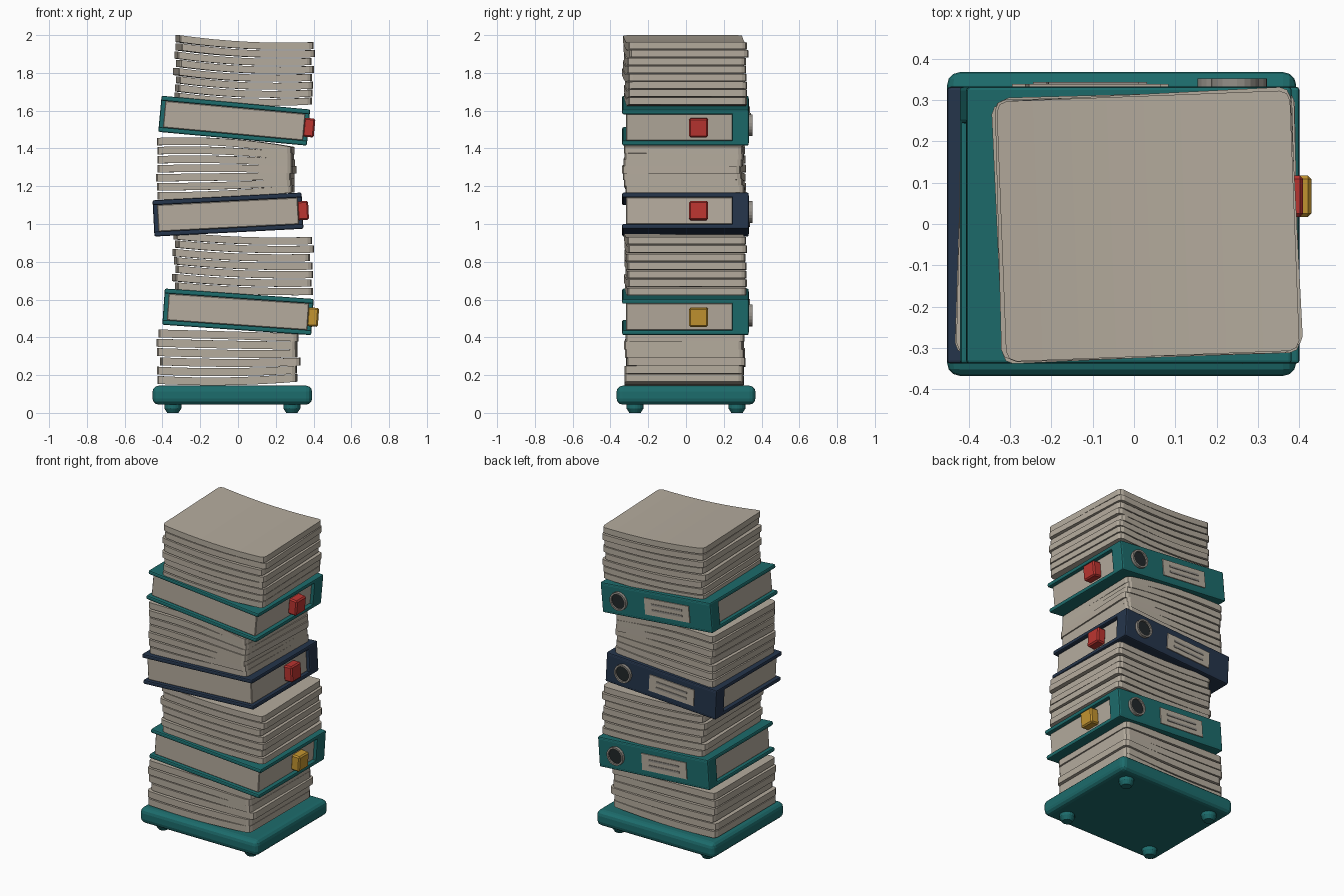
import bpy, bmesh, math, random
from mathutils import Matrix, Vector

if "Cube" in bpy.data.objects:
    bpy.data.objects.remove(bpy.data.objects["Cube"])

random.seed(4)


def material(name, rgb):
    m = bpy.data.materials.new(name)
    m.diffuse_color = (*rgb, 1)
    m.use_nodes = True
    m.node_tree.nodes["Principled BSDF"].inputs["Base Color"].default_value = m.diffuse_color
    return m


PAPER = material("paper", (0.46, 0.41, 0.34))
TEAL = material("teal", (0.012, 0.15, 0.15))
NAVY = material("navy", (0.018, 0.035, 0.07))
RED = material("red", (0.5, 0.035, 0.03))
YELLOW = material("yellow", (0.55, 0.3, 0.03))
DARK = material("dark", (0.015, 0.02, 0.022))
METAL = material("metal", (0.3, 0.28, 0.25))


def finish(bm, name, mat, matrix=Matrix()):
    bmesh.ops.recalc_face_normals(bm, faces=bm.faces)
    mesh = bpy.data.meshes.new(name)
    bm.to_mesh(mesh)
    bm.free()
    mesh.materials.append(mat)
    ob = bpy.data.objects.new(name, mesh)
    ob.matrix_world = matrix
    bpy.context.collection.objects.link(ob)
    return ob


def box(name, mat, centre, size, bevel=0.0, segs=1, matrix=Matrix()):
    bm = bmesh.new()
    bmesh.ops.create_cube(bm, size=1, matrix=Matrix.Translation(centre) @ Matrix.Diagonal((*size, 1)))
    if bevel:
        bmesh.ops.bevel(bm, geom=bm.edges[:], offset=bevel, segments=segs, profile=0.5, affect='EDGES')
    return finish(bm, name, mat, matrix)


def disc(name, mat, centre, r1, r2, depth, matrix=Matrix(), along_y=False):
    bm = bmesh.new()
    rot = Matrix.Rotation(-math.pi / 2, 4, 'X') if along_y else Matrix()
    bmesh.ops.create_cone(bm, cap_ends=True, segments=20, radius1=r1, radius2=r2, depth=depth,
                          matrix=Matrix.Translation(centre) @ rot)
    return finish(bm, name, mat, matrix)


def ring(name, mat, centre, outer, inner, depth, matrix):
    # Flat washer facing +y
    bm = bmesh.new()
    loops = []
    for r, y in ((outer, 0), (outer, depth), (inner, depth), (inner, 0)):
        loops.append([bm.verts.new(Vector(centre) + Vector((r * math.cos(a), y, r * math.sin(a))))
                      for a in (i * math.tau / 20 for i in range(20))])
    for k in range(4):
        p, q = loops[k], loops[(k + 1) % 4]
        for i in range(20):
            bm.faces.new((p[i], p[(i + 1) % 20], q[(i + 1) % 20], q[i]))
    return finish(bm, name, mat, matrix)


def sheet(bm, cx, cy, z0, size, thick, slope, sag, turn):
    # One sagging paper bundle with clipped corners
    w, d = size
    part = bmesh.new()
    bmesh.ops.create_cube(part, size=1, matrix=Matrix.Diagonal((w, d, thick, 1)))
    up = [e for e in part.edges if abs(e.verts[0].co.z - e.verts[1].co.z) > thick / 2]
    bmesh.ops.bevel(part, geom=up, offset=0.025, segments=2, profile=0.5, affect='EDGES')
    for i in range(1, 8):
        bmesh.ops.bisect_plane(part, geom=part.verts[:] + part.edges[:] + part.faces[:],
                               plane_co=(w * (i / 8 - 0.5), 0, 0), plane_no=(1, 0, 0))
    for v in part.verts:
        u = 2 * v.co.x / w
        v.co.z += z0 + slope * u / 2 + sag * u * u
    part.transform(Matrix.Translation((cx, cy, 0)) @ Matrix.Rotation(turn, 4, 'Z'))
    tmp = bpy.data.meshes.new("tmp")
    part.to_mesh(tmp)
    part.free()
    bm.from_mesh(tmp)
    bpy.data.meshes.remove(tmp)


def paper_stack(name, n, bottom, top, cx, width, turn):
    # bottom and top are (left z, middle z, right z)
    bm = bmesh.new()
    pitch = (top[1] - bottom[1]) / n
    for i in range(n):
        t = (i + 0.5) / n
        l, m, r = (a + (b - a) * t for a, b in zip(bottom, top))
        last = i == n - 1
        j = 0 if last else 0.012
        sheet(bm, cx + random.uniform(-j, j), -0.005 + random.uniform(-j, j) / 2, m,
              (width, 0.63), pitch * 0.86, r - l, (l + r) / 2 - m,
              math.radians(turn + (0 if last else random.uniform(-0.8, 0.8))))
    finish(bm, name, PAPER)


def binder(name, mat, cx, cz, tilt, tab):
    m = Matrix.Translation((cx, 0, cz)) @ Matrix.Rotation(math.radians(-tilt), 4, 'Y')
    for side, s in (("upper", 1), ("lower", -1)):
        box(f"{name}_{side}_cover", mat, (0, -0.003, s * 0.083), (0.79, 0.67, 0.026), 0.008, 2, m)
    box(name + "_spine", mat, (0, 0.288, 0), (0.79, 0.09, 0.18), 0.01, 2, m)
    box(name + "_pages", PAPER, (0, -0.035, 0), (0.745, 0.565, 0.142), 0.004, 1, m)
    box(name + "_tab", tab, (0.397, 0.067, 0), (0.06, 0.1, 0.1), 0.008, 1, m)
    # Spine label with ruled bars, and finger ring
    box(name + "_label", PAPER, (-0.08, 0.334, 0), (0.32, 0.01, 0.105), 0, 1, m)
    for k, z in enumerate((0.018, -0.018)):
        box(f"{name}_label_bar_{k}", METAL, (-0.08, 0.34, z), (0.22, 0.006, 0.012), 0, 1, m)
    ring(name + "_finger_ring", METAL, (0.265, 0.332, 0), 0.058, 0.047, 0.02, m)
    disc(name + "_finger_hole", DARK, (0.265, 0.335, 0), 0.048, 0.048, 0.012, m, True)


# Base tray and feet
base = box("base_tray", TEAL, (-0.03, 0, 0.094), (0.845, 0.735, 0.1), 0.032, 3)
for i, x in enumerate((-0.345, 0.285)):
    for k, y in enumerate((-0.27, 0.27)):
        disc(f"foot_{i}{k}", TEAL, (x, y, 0.012), 0.03, 0.045, 0.024)
        disc(f"foot_top_{i}{k}", TEAL, (x, y, 0.037), 0.045, 0.045, 0.026)

# Paper stacks from bottom to top
paper_stack("paper_stack_1", 6, (0.15, 0.143, 0.165), (0.445, 0.435, 0.42), -0.05, 0.74, 0)
paper_stack("paper_stack_2", 7, (0.65, 0.625, 0.62), (0.96, 0.935, 0.935), 0.025, 0.72, 1.5)
paper_stack("paper_stack_3", 7, (1.125, 1.135, 1.17), (1.46, 1.455, 1.405), -0.065, 0.715, -1.5)
paper_stack("paper_stack_4", 8, (1.655, 1.625, 1.63), (2.003, 1.968, 1.965), 0.034, 0.71, 2.2)

# Binders between the stacks
binder("binder_1", TEAL, 0.0, 0.535, -4, YELLOW)
binder("binder_2", NAVY, -0.053, 1.05, 3, RED)
binder("binder_3", TEAL, -0.02, 1.547, -5.3, RED)
